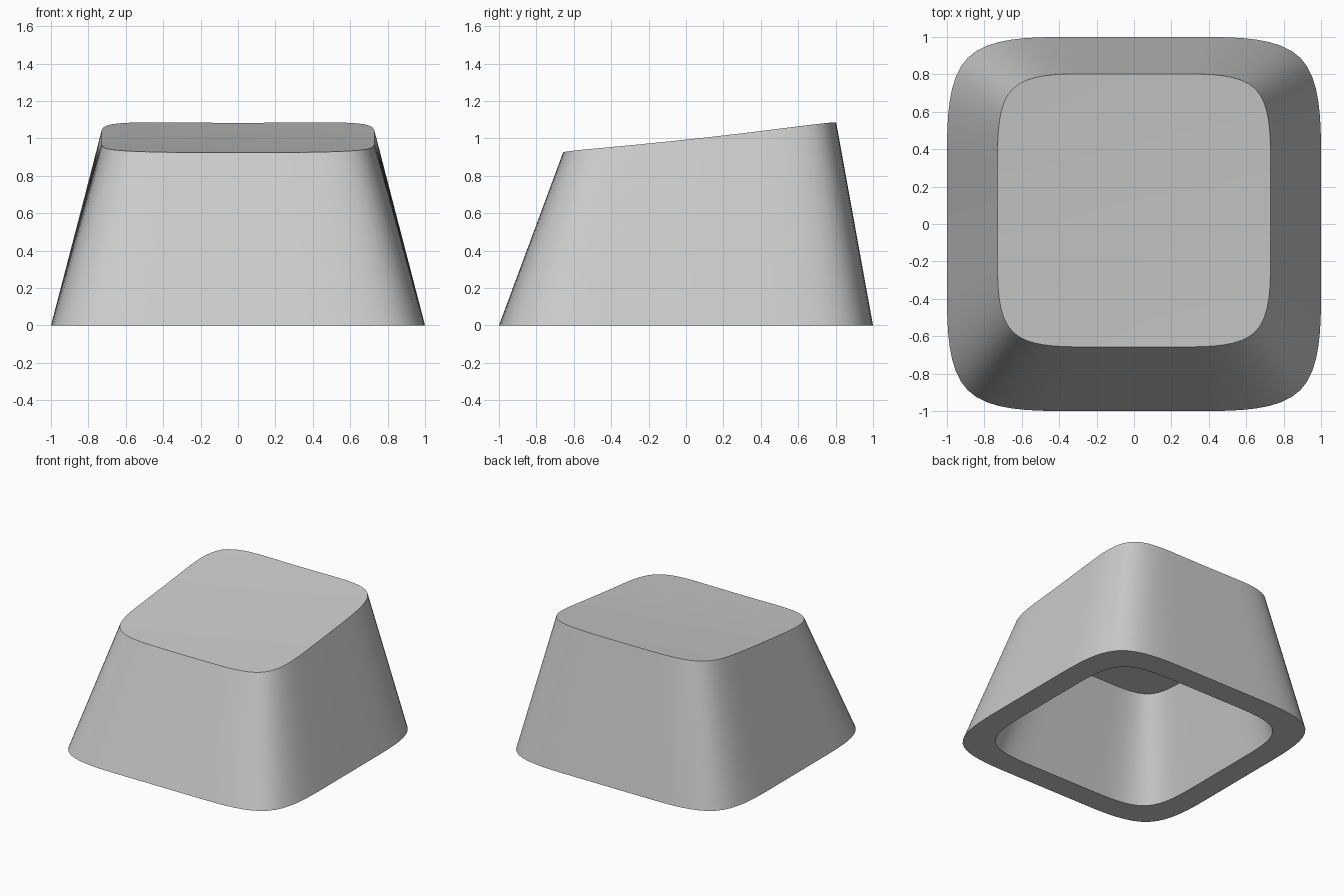
import bpy, bmesh, math
from mathutils import Vector

cube = bpy.data.objects.get("Cube")
if cube:
    bpy.data.objects.remove(cube, do_unlink=True)

STEPS = 8
TOP_HALF, TOP_SHIFT = 0.73, 0.073

grey = bpy.data.materials.new("light grey plastic")
grey.use_nodes = True
colour = (0.6, 0.6, 0.6, 1)
grey.diffuse_color = colour
grey.node_tree.nodes["Principled BSDF"].inputs["Base Color"].default_value = colour


def rounded_outline():
    """Unit square with soft corners: a closed cubic B-spline."""
    a = 1 / 3
    side = [Vector((1, -a)), Vector((1, a)), Vector((1, 1))]
    ctrl = []
    for _ in range(4):
        ctrl += side
        side = [Vector((-p.y, p.x)) for p in side]
    points = []
    for i in range(len(ctrl)):
        p0, p1, p2, p3 = (ctrl[(i + k) % len(ctrl)] for k in range(4))
        for step in range(STEPS):
            t = step / STEPS
            points.append((p0 * (1 - t) ** 3
                           + p1 * (3 * t**3 - 6 * t**2 + 4)
                           + p2 * (-3 * t**3 + 3 * t**2 + 3 * t + 1)
                           + p3 * t**3) / 6)
    return points


OUTLINE = rounded_outline()


def dish(x, y):
    """Height of the tilted, slightly scooped top."""
    u, v = x / TOP_HALF, (y - TOP_SHIFT) / TOP_HALF
    return 0.992 + 0.08 * v + 0.011 * v * v + 0.009 * u * u


def flat(z):
    return lambda x, y: z


def soft_square(bm, half, shift, height):
    """Loop of vertices around a rounded square; height is a function."""
    loop = []
    for p in OUTLINE:
        x, y = p.x * half, p.y * half + shift
        loop.append(bm.verts.new((x, y, height(x, y))))
    return loop


bm = bmesh.new()
# Cavity ceiling, cavity mouth, outer foot, outer rim
loops = [
    soft_square(bm, 0.59, 0.075, flat(0.75)),
    soft_square(bm, 0.81, 0, flat(0)),
    soft_square(bm, 1, 0, flat(0)),
    soft_square(bm, TOP_HALF, TOP_SHIFT, dish),
]
# Inner rings of the scooped top
for k in (0.8, 0.6, 0.4, 0.2):
    loops.append(soft_square(bm, TOP_HALF * k, TOP_SHIFT, dish))

for low, high in zip(loops, loops[1:]):
    for i in range(len(low)):
        j = (i + 1) % len(low)
        bm.faces.new((low[i], low[j], high[j], high[i]))
bm.faces.new(loops[0])
bm.faces.new(loops[-1])
bmesh.ops.recalc_face_normals(bm, faces=bm.faces)

mesh = bpy.data.meshes.new("key_cap")
bm.to_mesh(mesh)
bm.free()
mesh.materials.append(grey)
cap = bpy.data.objects.new("key_cap", mesh)
bpy.context.collection.objects.link(cap)

# Smooth walls with crisp rims
for ob in bpy.context.selected_objects:
    ob.select_set(False)
cap.select_set(True)
bpy.context.view_layer.objects.active = cap
bpy.ops.object.shade_smooth_by_angle(angle=math.radians(35))
